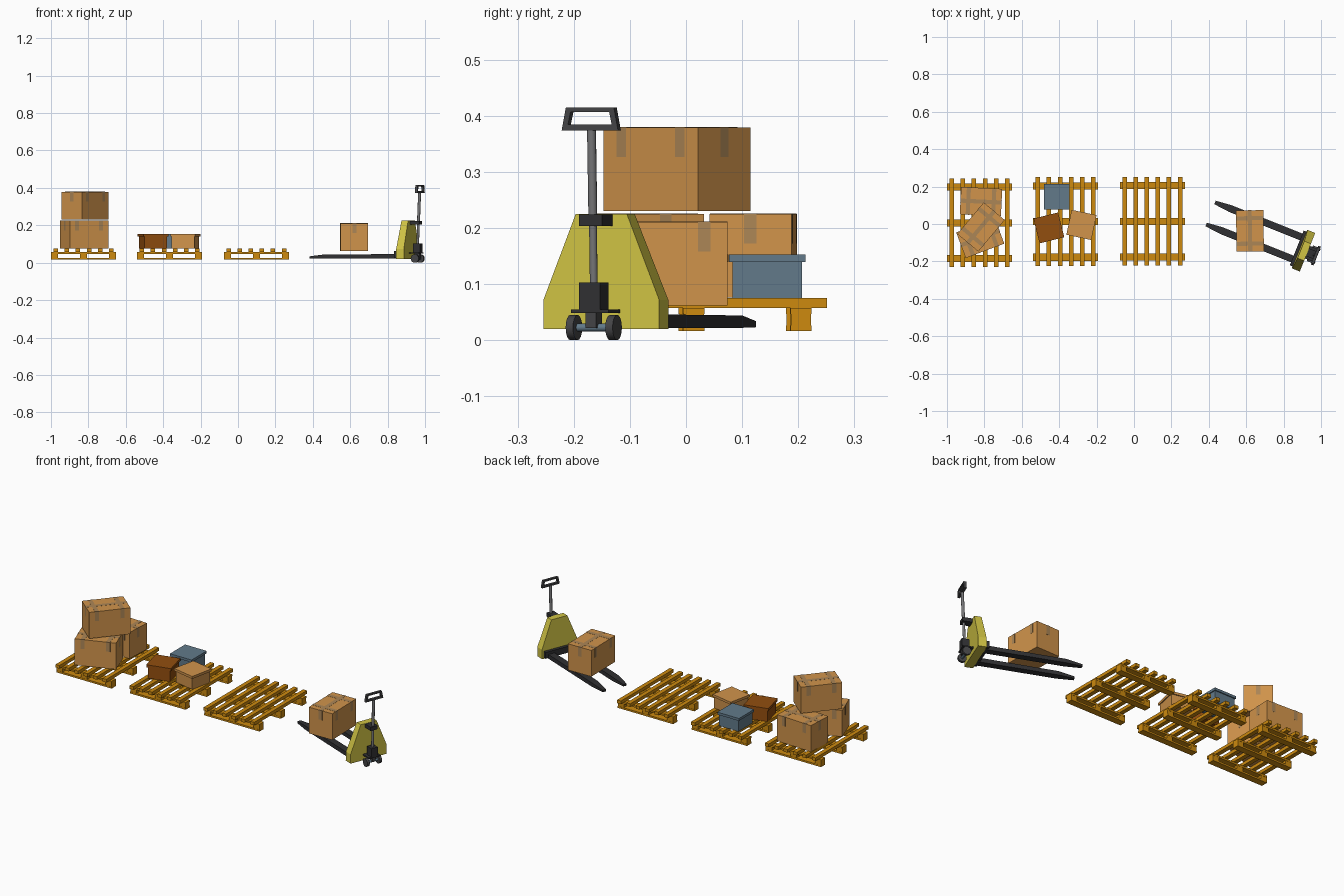
import bpy, bmesh, math
from mathutils import Matrix, Vector

if "Cube" in bpy.data.objects:
    bpy.data.objects.remove(bpy.data.objects["Cube"])


def srgb(r, g, b):
    f = lambda c: (c / 255 / 12.92) if c < 10 else ((c / 255 + 0.055) / 1.055) ** 2.4
    return (f(r), f(g), f(b), 1)


def material(name, *rgb):
    m = bpy.data.materials.new(name)
    m.diffuse_color = srgb(*rgb)
    m.use_nodes = True
    m.node_tree.nodes["Principled BSDF"].inputs["Base Color"].default_value = m.diffuse_color
    return m


WOOD = material("pallet wood", 205, 138, 15)
CARD = material("cardboard", 209, 148, 75)
TAPE = material("packing tape", 172, 134, 86)
BROWN = material("brown carton", 146, 78, 15)
BLUE = material("blue grey", 98, 122, 138)
YELLOW = material("yellow paint", 208, 195, 68)
DARK = material("dark grey", 68, 68, 70)
BLACK = material("black steel", 48, 48, 50)
GREY = material("mid grey", 118, 118, 120)


def finish(name, bm, mat, frame):
    bmesh.ops.recalc_face_normals(bm, faces=bm.faces)
    me = bpy.data.meshes.new(name)
    bm.to_mesh(me)
    bm.free()
    me.materials.append(mat)
    ob = bpy.data.objects.new(name, me)
    ob.matrix_world = frame
    bpy.context.collection.objects.link(ob)
    return ob


def boxes(name, spans, mat, frame=Matrix()):
    """One object made of boxes given as (x0, x1, y0, y1, z0, z1)."""
    bm = bmesh.new()
    for x0, x1, y0, y1, z0, z1 in spans:
        c = Vector((x0 + x1, y0 + y1, z0 + z1)) / 2
        bmesh.ops.create_cube(bm, size=1, matrix=Matrix.Translation(c)
                              @ Matrix.Diagonal((x1 - x0, y1 - y0, z1 - z0, 1)))
    return finish(name, bm, mat, frame)


def loft(name, rings, mat, frame, closed=False):
    """Skin between equal-length rings; caps the ends unless closed into a loop."""
    bm = bmesh.new()
    vs = [[bm.verts.new(p) for p in r] for r in rings]
    n = len(vs[0])
    pairs = list(zip(vs, vs[1:])) + ([(vs[-1], vs[0])] if closed else [])
    for a, b in pairs:
        for i in range(n):
            bm.faces.new((a[i], a[(i + 1) % n], b[(i + 1) % n], b[i]))
    if not closed:
        bm.faces.new(vs[0])
        bm.faces.new(vs[-1])
    return finish(name, bm, mat, frame)


def rod(name, a, b, r, mat, frame, sides=12):
    a, b = Vector(a), Vector(b)
    q = (b - a).to_track_quat('Z', 'Y').to_matrix()
    ring = [q @ Vector((r * math.cos(2 * math.pi * i / sides),
                        r * math.sin(2 * math.pi * i / sides), 0)) for i in range(sides)]
    ob = loft(name, [[a + p for p in ring], [b + p for p in ring]], mat, frame)
    for p in ob.data.polygons:
        p.use_smooth = len(p.vertices) == 4
    ob.data.set_sharp_from_angle(angle=math.radians(40))
    return ob


def place(x, y, z, deg):
    return Matrix.Translation((x, y, z)) @ Matrix.Rotation(math.radians(deg), 4, 'Z')


# Pallets: six slats over three stringers, each with two boards and three blocks
for k, (px, py) in enumerate([(-0.826, 0.006), (-0.366, 0.013), (0.0985, 0.014)], 1):
    fr = place(px, py, 0, 0)
    slats = [(x - 0.012, x + 0.012, -0.237, 0.237, 0.057, 0.075)
             for x in (0.059 * (i - 2.5) for i in range(6))]
    boxes(f"pallet_{k}_slats", slats, WOOD, fr)
    base = []
    for y in (-0.191, 0, 0.191):
        base += [(-0.174, 0.174, y - 0.019, y + 0.019, z, z + 0.010) for z in (0.016, 0.047)]
        base += [(x - 0.019, x + 0.019, y - 0.018, y + 0.018, 0.026, 0.047)
                 for x in (-0.155, 0, 0.155)]
    boxes(f"pallet_{k}_base", base, WOOD, fr)

# Large taped boxes: thin straps stand proud of the cardboard
L, W, H, e, drop = 0.220, 0.146, 0.149, 0.0007, 0.053
for name, x, y, z, deg in [("lower_front_box", -0.822, -0.075, 0.076, 20.5),
                           ("lower_back_box", -0.818, 0.120, 0.076, -2.7),
                           ("upper_box", -0.818, -0.016, 0.230, 50),
                           ("box_on_forks", 0.620, -0.037, 0.062, 91)]:
    fr = place(x, y, z, deg)
    boxes(name, [(-L / 2, L / 2, -W / 2, W / 2, 0, H)], CARD, fr)
    boxes(name + "_tape",
          [(-L / 2 - e, L / 2 + e, -0.011, 0.011, H - drop, H + e)] +
          [(s * 0.068 - 0.011, s * 0.068 + 0.011, -W / 2 - e, W / 2 + e, H - drop, H + e)
           for s in (-1, 1)], TAPE, fr)

# Small lidded boxes
for name, x, y, deg, mat in [("blue_crate", -0.414, 0.145, 0, BLUE),
                             ("brown_carton", -0.455, -0.021, 14, BROWN),
                             ("small_carton", -0.281, -0.005, -12, CARD)]:
    fr = place(x, y, 0.075, deg)
    boxes(name, [(-0.062, 0.062, -0.062, 0.062, 0, 0.066)], mat, fr)
    boxes(name + "_lid", [(-0.068, 0.068, -0.068, 0.068, 0.064, 0.078)], mat, fr)

# Pallet jack: local +x is the handle side, forks run along -x
jack = place(0.9275, -0.151, 0, -21.8)
half = [(-0.111, 0.02), (-0.111, 0.072), (-0.049, 0.225)]
outline = half + [(-y, z) for y, z in reversed(half)]
loft("jack_body", [[(-0.046 + 0.04 * (z - 0.02), y, z) for y, z in outline],
                   [(0, y, z) for y, z in outline]], YELLOW, jack)
boxes("fork_carrier", [(-0.062, -0.040, -0.100, 0.100, 0.026, 0.062)], BLACK, jack)

# Forks with tapered tips
for side, y in (("left", -0.0635), ("right", 0.0635)):
    rings = []
    for x, w, z0, z1 in [(-0.045, 0.019, 0.022, 0.046), (-0.47, 0.019, 0.022, 0.044),
                         (-0.558, 0.010, 0.023, 0.034)]:
        rings.append([(x, y - w, z0), (x, y + w, z0), (x, y + w, z1), (x, y - w, z1)])
    loft(f"{side}_fork", rings, BLACK, jack)

# Steering wheels and pump
for s in (-1, 1):
    rod("steer_wheel", (0.036, s * 0.031, 0.0225), (0.036, s * 0.045, 0.0225), 0.0225, DARK, jack, 16)
rod("wheel_axle", (0.036, -0.034, 0.0225), (0.036, 0.034, 0.0225), 0.007, BLUE, jack)
boxes("wheel_yoke", [(0.022, 0.050, -0.010, 0.010, 0.022, 0.05)], DARK, jack)
boxes("pump_base_plate", [(-0.002, 0.056, -0.036, 0.036, 0.048, 0.055)], BLACK, jack)
boxes("pump_block", [(0.016, 0.056, -0.020, 0.020, 0.055, 0.103)], BLACK, jack)
boxes("post_bracket", [(-0.012, 0.052, -0.022, 0.022, 0.203, 0.224)], BLACK, jack)
rod("lower_post", (0.036, 0, 0.10), (0.040, 0, 0.21), 0.007, GREY, jack)
rod("upper_post", (0.040, 0, 0.21), (0.047, 0, 0.378), 0.008, GREY, jack)

# Handle: a trapezoid loop
outer = [(-0.054, 0.374), (0.054, 0.374), (0.046, 0.415), (-0.046, 0.415)]
inner = [(-0.042, 0.384), (0.042, 0.384), (0.037, 0.407), (-0.037, 0.407)]
loft("handle_loop", [[(0.041, *o), (0.055, *o), (0.055, *i), (0.041, *i)]
                     for o, i in zip(outer, inner)], DARK, jack, closed=True)
